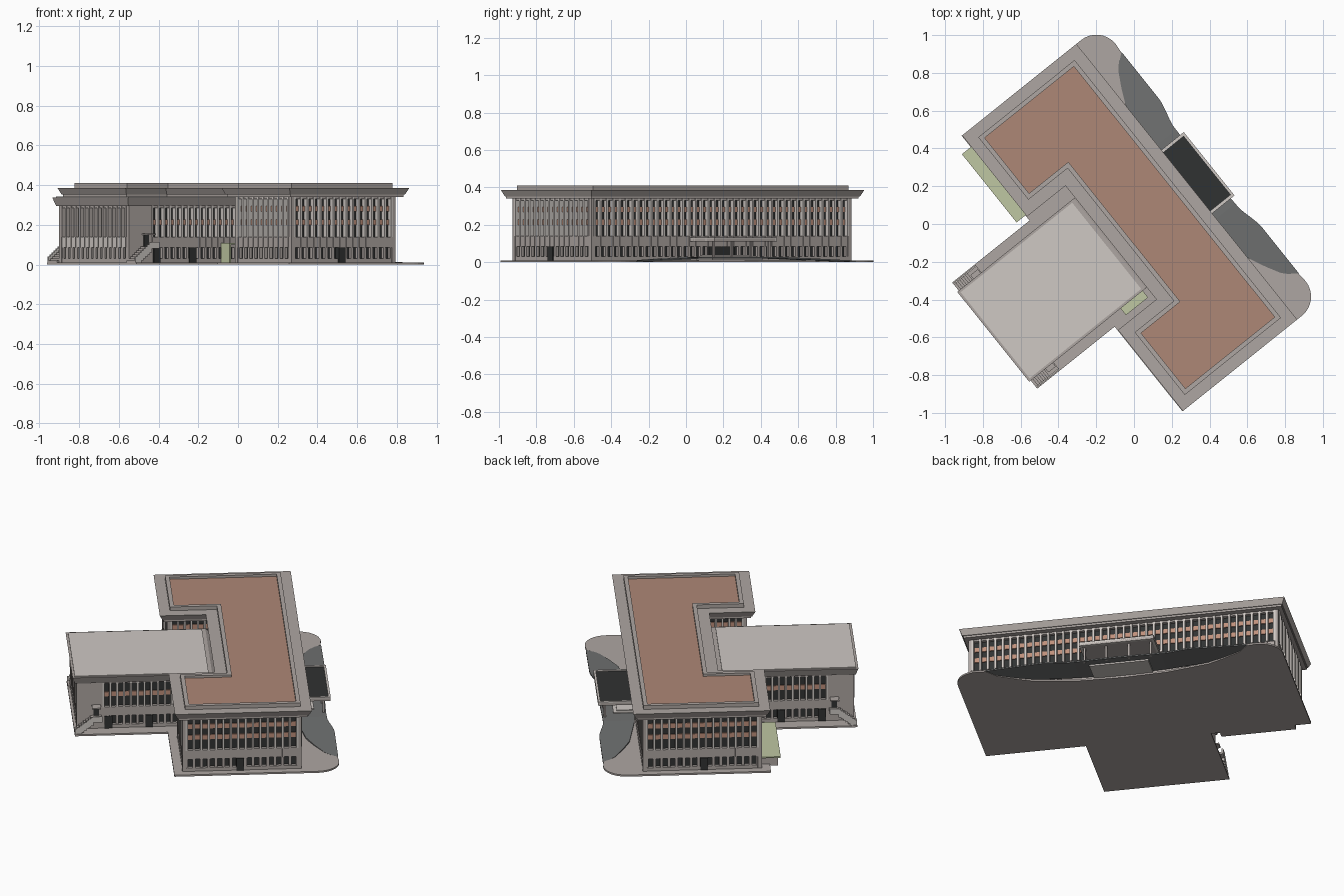
import bpy, bmesh, math
from mathutils import Matrix, Vector

cube = bpy.data.objects.get("Cube")
if cube:
    bpy.data.objects.remove(cube)

TURN = Matrix.Rotation(math.radians(-51.3), 4, 'Z')  # whole building is set diagonally


def material(name, r, g, b):
    m = bpy.data.materials.new(name)
    m.use_nodes = True
    m.diffuse_color = (r, g, b, 1)
    m.node_tree.nodes["Principled BSDF"].inputs["Base Color"].default_value = (r, g, b, 1)
    return m


CONCRETE = material("grey concrete", .42, .38, .36)
PALE = material("pale stone", .62, .58, .55)
GLASS = material("dark glass", .03, .032, .032)
BRICK = material("salmon panel", .52, .28, .2)
ROOF = material("red roof", .42, .245, .18)
ASPHALT = material("asphalt", .16, .165, .165)
GREEN = material("pale green", .52, .57, .36)


class Part:
    """Collects solids into one mesh object with several materials."""

    def __init__(self, name):
        self.name, self.bm, self.mats = name, bmesh.new(), []

    def slot(self, mat):
        if mat not in self.mats:
            self.mats.append(mat)
        return self.mats.index(mat)

    def box(self, mat, x, y, z, frame=Matrix()):
        mid = Vector([(r[0] + r[1]) / 2 for r in (x, y, z)])
        size = [abs(r[1] - r[0]) for r in (x, y, z)]
        m = frame @ Matrix.Translation(mid) @ Matrix.Diagonal((*size, 1))
        new = bmesh.ops.create_cube(self.bm, size=1, matrix=m)["verts"]
        for f in {f for v in new for f in v.link_faces}:
            f.material_index = self.slot(mat)

    def prism(self, mat, low, z0, z1, high=None):
        a = [self.bm.verts.new((x, y, z0)) for x, y in low]
        b = [self.bm.verts.new((x, y, z1)) for x, y in (high or low)]
        faces = [self.bm.faces.new(a[::-1]), self.bm.faces.new(b)]
        for i in range(len(a)):
            j = (i + 1) % len(a)
            faces.append(self.bm.faces.new((a[i], a[j], b[j], b[i])))
        for f in faces:
            f.material_index = self.slot(mat)

    def done(self):
        bmesh.ops.recalc_face_normals(self.bm, faces=self.bm.faces)
        self.bm.transform(TURN)
        mesh = bpy.data.meshes.new(self.name)
        self.bm.to_mesh(mesh)
        self.bm.free()
        for m in self.mats:
            mesh.materials.append(m)
        ob = bpy.data.objects.new(self.name, mesh)
        bpy.context.collection.objects.link(ob)


def u_shape(a, b0, b1, na, nb):
    """Block outline with a central notch on the courtyard side."""
    return [(-a, b0), (-na, b0), (-na, nb), (na, nb), (na, b0), (a, b0), (a, b1), (-a, b1)]


def rect(a, b0, b1):
    return [(-a, b0), (a, b0), (a, b1), (-a, b1)]


def facade(name, p, q, normal, bays, top, salmon=True, band=CONCRETE, pier=.4, fin=.3, doors=(), solid=0):
    """Window wall from p to q; normal points outward."""
    p, q, n = Vector((*p, 0)), Vector((*q, 0)), Vector((*normal, 0))
    s, length, depth = (q - p).normalized(), (q - p).length, .022
    fr = Matrix((s, n, Vector((0, 0, 1)))).transposed().to_4x4()
    fr.translation = p
    part = Part(name)
    out = (-depth, 0)
    for z0, z1, mat in ((.01, .03, CONCRETE), (.085, .14, band), (top - .015, top, CONCRETE)):
        part.box(mat, (0, length), out, (z0, z1), fr)
    end = .022
    part.box(CONCRETE, (0, end + solid), (-depth, .002), (.01, top), fr)
    part.box(CONCRETE, (length - end, length), (-depth, .002), (.01, top), fr)
    start = end + solid
    step = (length - end - start) / bays
    for i in range(bays + 1):
        c = start + i * step
        w = step * pier / 2
        part.box(CONCRETE, (c - w, c + w), (-depth, -.003), (.03, .085), fr)
        w = step * fin / 2
        part.box(PALE if salmon else CONCRETE, (c - w, c + w), (-depth, .004), (.14, top), fr)
        part.box(CONCRETE, (c - .002, c + .002), (-depth, .003), (.085, .14), fr)
        if salmon and i < bays:
            for z0, z1 in ((.2, .228), (.268, .295)):
                if z1 < top - .02:
                    part.box(BRICK, (c + step * .1, c + step * .9), (-depth, -.014), (z0, z1), fr)
    for d in doors:
        part.box(GLASS, (d - .022, d + .022), (-depth, .006), (.01, .085), fr)
    part.done()


# Ground slab with rounded corners and a bow-shaped cut for the drive
bow = [(.75, .515), (.7, .455), (.6, .4), (.5, .355), (.25, .31), (0, .3)]
corner = [(.805 + .13 * math.cos(t * math.pi / 16), .39 + .13 * math.sin(t * math.pi / 16)) for t in range(9)]
side = [(.36, -.945), (.36, -.42), (.935, -.42)] + corner + bow
ground = Part("ground_slab")
ground.prism(CONCRETE, side + [(-a, b) for a, b in side[-2::-1]], 0, .01)
ground.done()


def lerp(points, x):
    for (x0, y0), (x1, y1) in zip(points, points[1:]):
        if x0 <= x <= x1:
            return y0 + (y1 - y0) * (x - x0) / (x1 - x0)
    return points[-1][1]


# Curved drive rising to the entrance
kerb = [(0, .49), (.21, .485), (.29, .487), (.36, .505), (.42, .518), (.75, .518)]
drive = Part("entrance_drive")
rows = []
for i in range(-24, 25):
    a = i / 32
    inner, outer = lerp(bow[::-1], abs(a)) - .004, lerp(kerb, abs(a))
    z = .009 + .02 * min(1, (.75 - abs(a)) / .5)
    rows.append([drive.bm.verts.new(c) for c in ((a, inner, z), (a, outer, z), (a, outer, z - .008), (a, inner, z - .008))])
for r, s in zip(rows, rows[1:]):
    for k in range(4):
        drive.bm.faces.new((r[k], r[k - 1], s[k - 1], s[k]))
drive.bm.faces.new(rows[0])
drive.bm.faces.new(rows[-1][::-1])
drive.slot(ASPHALT)
drive.done()

# Dark cores behind the window walls
core = Part("main_core")
core.prism(GLASS, u_shape(.87, -.35, .28, .46, -.08), .01, .345)
core.done()
core = Part("wing_core")
core.prism(GLASS, rect(.26, -.91, -.08), .01, .3)
core.done()

# Main block window walls
facade("back_wall", (-.89, .3), (.89, .3), (0, 1), 40, .345)
for sx, label in ((1, "left"), (-1, "right")):
    facade(label + "_end_wall", (sx * .89, -.37), (sx * .89, .3), (sx, 0), 15, .345, doors=(.325,))
    facade(label + "_arm_wall", (sx * .44, -.37), (sx * .89, -.37), (0, -1), 10, .345)
    facade(label + "_arm_inner_wall", (sx * .44, -.37), (sx * .44, -.1), (-sx, 0), 6, .345)
    facade(label + "_court_wall", (sx * .26, -.1), (sx * .46, -.1), (0, -1), 4, .345)
    facade(label + "_wing_wall", (sx * .28, -.93), (sx * .28, -.1), (sx, 0), 17, .3, doors=(.18, .41), solid=.13)
facade("wing_end_wall", (-.28, -.93), (.28, -.93), (0, -1), 14, .3, salmon=False, band=PALE, pier=.65, fin=.35)

# Main roof: flared eave, parapet and red deck
roof = Part("main_roof")
roof.prism(CONCRETE, u_shape(.915, -.395, .335, .405, -.135), .34, .352)
roof.prism(CONCRETE, u_shape(.92, -.4, .34, .4, -.14), .352, .387, u_shape(.935, -.417, .358, .385, -.157))
roof.done()
parapet = Part("parapet")
outer, inner = u_shape(.874, -.356, .297, .45, -.09), u_shape(.85, -.332, .273, .474, -.066)
for i in range(8):
    j = (i + 1) % 8
    parapet.prism(CONCRETE, [outer[i], outer[j], inner[j], inner[i]], .385, .41)
parapet.done()
deck = Part("red_roof_deck")
deck.prism(ROOF, inner, .385, .396)
deck.done()

# Wing roof: flared fascia with a pale deck
roof = Part("wing_roof")
roof.prism(CONCRETE, rect(.29, -.94, -.1), .295, .338, rect(.305, -.955, -.165))
roof.prism(PALE, rect(.292, -.942, -.185), .337, .343)
roof.done()

# Entrance canopy, porch and steps
canopy = Part("entrance_canopy")
canopy.box(CONCRETE, (-.215, .215), (.29, .51), (.112, .126))
canopy.box(GLASS, (-.2, .2), (.3, .497), (.124, .129))
for a0, a1, b0, b1 in ((-.215, -.2, .3, .51), (.2, .215, .3, .51), (-.215, .215, .497, .51)):
    canopy.box(PALE, (a0, a1), (b0, b1), (.11, .133))
for a in (-.19, -.065, .065, .19):
    canopy.box(CONCRETE, (a - .006, a + .006), (.465, .477), (.02, .115))
canopy.box(GLASS, (-.09, .09), (.29, .307), (.03, .085))
canopy.done()
steps = Part("entrance_steps")
for i in range(3):
    steps.box(PALE, (-.13 - .02 * i, .13 + .02 * i), (.29, .4 + .02 * i), (.012, .04 - .006 * i))
steps.done()

# Outside stairs on both flanks of the wing
for sx, label in ((1, "left"), (-1, "right")):
    stair = Part(label + "_wing_stair")
    for i in range(8):
        b, z = -.945 + i * .013, .02 + i * .01
        stair.box(CONCRETE, (sx * .28, sx * .352), (b, b + .014), (max(.0, z - .025), z))
        stair.box(PALE, (sx * .346, sx * .354), (b, b + .014), (z - .03 if i > 1 else 0, z + .022))
    stair.box(CONCRETE, (sx * .28, sx * .352), (-.842, -.79), (.08, .092))
    stair.box(PALE, (sx * .346, sx * .354), (-.842, -.79), (.08, .115))
    stair.box(GLASS, (sx * .279, sx * .286), (-.835, -.805), (.092, .15))
    stair.box(CONCRETE, (sx * .28, sx * .33), (-.845, -.795), (.15, .157))
    stair.done()

# Low green-roofed annex beside the arm and small green porch in the court
annex = Part("green_annex")
annex.box(CONCRETE, (-.84, -.41), (-.465, -.37), (0, .055))
annex.box(GREEN, (-.858, -.395), (-.48, -.37), (.055, .063))
annex.done()
porch = Part("green_porch")
porch.box(GREEN, (.28, .35), (-.335, -.185), (.1, .11))
for b in (-.335, -.193):
    porch.box(GREEN, (.28, .35), (b, b + .008), (.01, .105))
porch.done()
